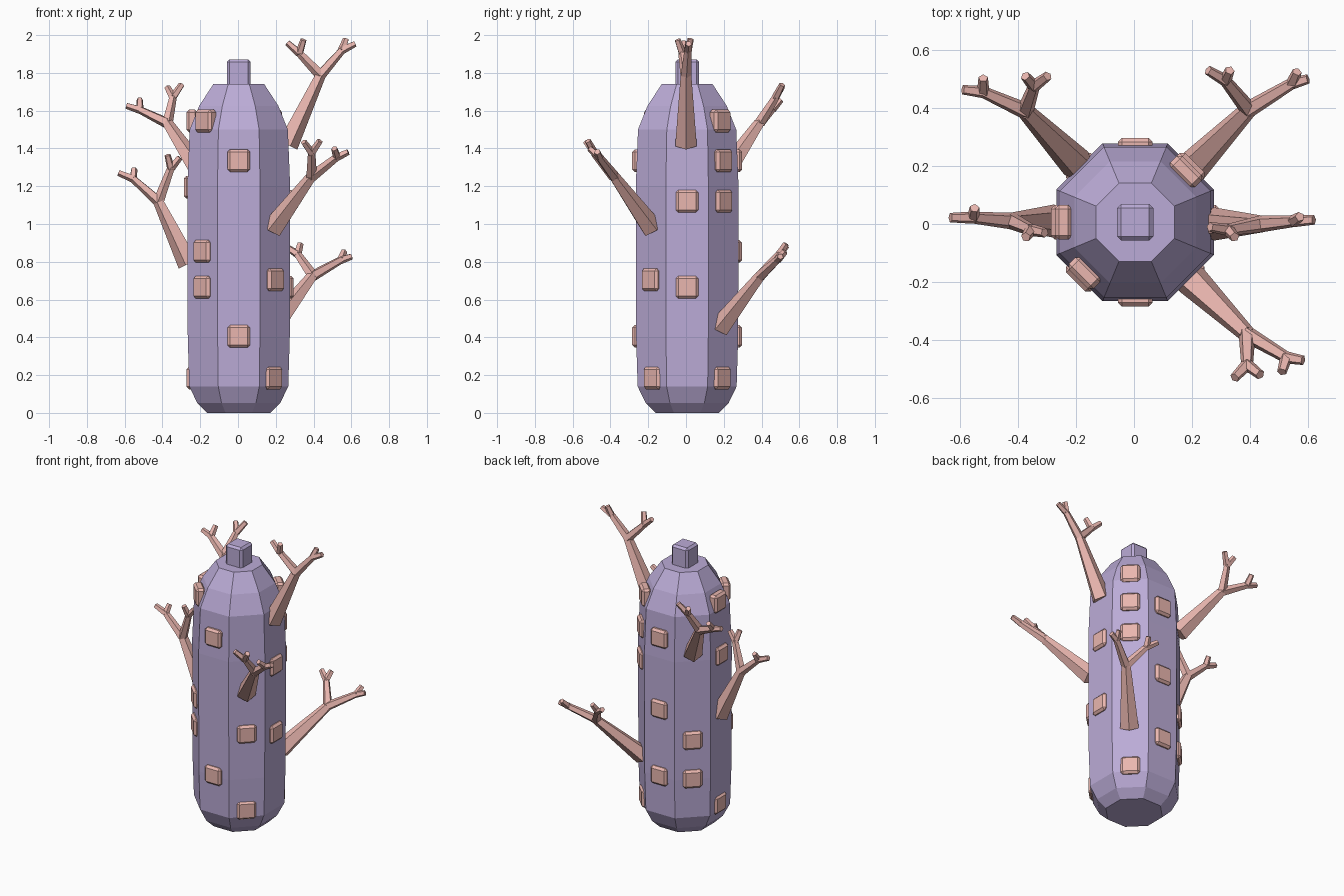
import bpy, bmesh, math
from mathutils import Vector, Matrix

if "Cube" in bpy.data.objects:
    bpy.data.objects.remove(bpy.data.objects["Cube"])

CX, CY = 0.004, 0.006   # body axis


def material(name, rgb):
    m = bpy.data.materials.new(name)
    m.diffuse_color = (*rgb, 1)
    m.use_nodes = True
    m.node_tree.nodes["Principled BSDF"].inputs["Base Color"].default_value = m.diffuse_color
    return m


PURPLE = material("purple", (0.50, 0.41, 0.68))
CORAL = material("coral", (0.82, 0.47, 0.43))


def finish(bm, name, mat):
    bmesh.ops.recalc_face_normals(bm, faces=bm.faces[:])
    me = bpy.data.meshes.new(name)
    bm.to_mesh(me)
    bm.free()
    me.materials.append(mat)
    ob = bpy.data.objects.new(name, me)
    bpy.context.collection.objects.link(ob)
    return ob


def loft(bm, rings):
    """Skin a list of point rings and cap both ends."""
    vs = [[bm.verts.new(p) for p in r] for r in rings]
    n = len(vs[0])
    for a, b in zip(vs, vs[1:]):
        for i in range(n):
            j = (i + 1) % n
            bm.faces.new((a[i], a[j], b[j], b[i]))
    bm.faces.new(vs[0][::-1])
    bm.faces.new(vs[-1])


def limb(bm, p, q, r1, r2, n=5):
    """Tapered straight prism from p to q."""
    p, q = Vector(p), Vector(q)
    d = (q - p).normalized()
    side = d.cross(Vector((0, 0, 1))).normalized()
    up = side.cross(d)
    rings = []
    for c, r in ((p, r1), (q, r2)):
        rings.append([c + r * (math.sin(2 * math.pi * i / n) * side
                               - math.cos(2 * math.pi * i / n) * up)
                      for i in range(n)])
    loft(bm, rings)


def block(name, size, matrix, mat, bevel):
    bm = bmesh.new()
    bmesh.ops.create_cube(bm, size=1)
    bmesh.ops.scale(bm, vec=size, verts=bm.verts)
    bmesh.ops.bevel(bm, geom=bm.edges[:], offset=bevel, segments=1,
                    affect='EDGES', profile=0.5)
    bm.transform(matrix)
    finish(bm, name, mat)


# octagonal trunk: (z, flat-to-axis distance)
profile = [(0, .168), (.053, .22), (.14, .262), (.40, .27), (1.2, .272),
           (1.50, .26), (1.625, .21), (1.74, .135)]
bm = bmesh.new()
loft(bm, [[(CX + r / math.cos(math.pi / 8) * math.cos(math.pi * (i + .5) / 4),
            CY + r / math.cos(math.pi / 8) * math.sin(math.pi * (i + .5) / 4), z)
           for i in range(8)] for z, r in profile])
finish(bm, "body", PURPLE)

# knob on top
block("top_knob", (.125, .125, .15), Matrix.Translation((CX, CY, 1.797)), PURPLE, .014)

# square studs: facet angle -> heights
studs = {0: (.665, 1.12), 45: (.185, 1.12, 1.335, 1.545), 90: (.405, .855, 1.335),
         135: (.405, .665), 180: (.185, 1.195, 1.545), 225: (.665, .855, 1.545),
         270: (.405, 1.335), 315: (.185, .705)}
for ang, heights in studs.items():
    for z in heights:
        outer = .291 if .3 < z < 1.5 else .277
        m = (Matrix.Translation((CX, CY, z)) @ Matrix.Rotation(math.radians(ang), 4, 'Z')
             @ Matrix.Translation((outer - .03, 0, 0)))
        block("stud", (.06, .12, .12), m, CORAL, .014)

# branches: base, fork, then two twigs of (end, finger tip, finger tip)
branches = {
    "right_branch": ((.26, 0, 1.42), (.436, 0, 1.79),
                     ((.325, -.02, 1.905), (.262, -.01, 1.96), (.347, -.045, 1.975)),
                     ((.55, .01, 1.92), (.572, .025, 1.98), (.62, .014, 1.955))),
    "front_right_branch": ((.19, -.185, .98), (.39, -.38, 1.25),
                           ((.39, -.485, 1.375), (.347, -.53, 1.435), (.435, -.52, 1.44)),
                           ((.525, -.46, 1.355), (.51, -.51, 1.40), (.583, -.47, 1.382))),
    "back_right_branch": ((.19, .185, .455), (.395, .395, .725),
                          ((.315, .495, .84), (.255, .53, .88), (.33, .53, .895)),
                          ((.545, .485, .81), (.562, .525, .855), (.60, .50, .828))),
    "back_left_branch": ((-.19, .20, 1.255), (-.375, .39, 1.535),
                         ((-.345, .475, 1.67), (-.375, .51, 1.725), (-.298, .51, 1.738)),
                         ((-.52, .455, 1.605), (-.59, .463, 1.627), (-.52, .503, 1.66))),
    "left_branch": ((-.26, .01, .79), (-.42, .01, 1.12),
                    ((-.355, -.02, 1.295), (-.373, -.045, 1.365), (-.308, -.03, 1.352)),
                    ((-.555, .022, 1.24), (-.633, .022, 1.272), (-.55, .055, 1.292))),
}
for name, (base, fork, *twigs) in branches.items():
    bm = bmesh.new()
    limb(bm, base, fork, .06, .03)
    for end, *tips in twigs:
        limb(bm, fork, end, .03, .021)
        for tip in tips:
            limb(bm, end, tip, .022, .017)
    finish(bm, name, CORAL)
